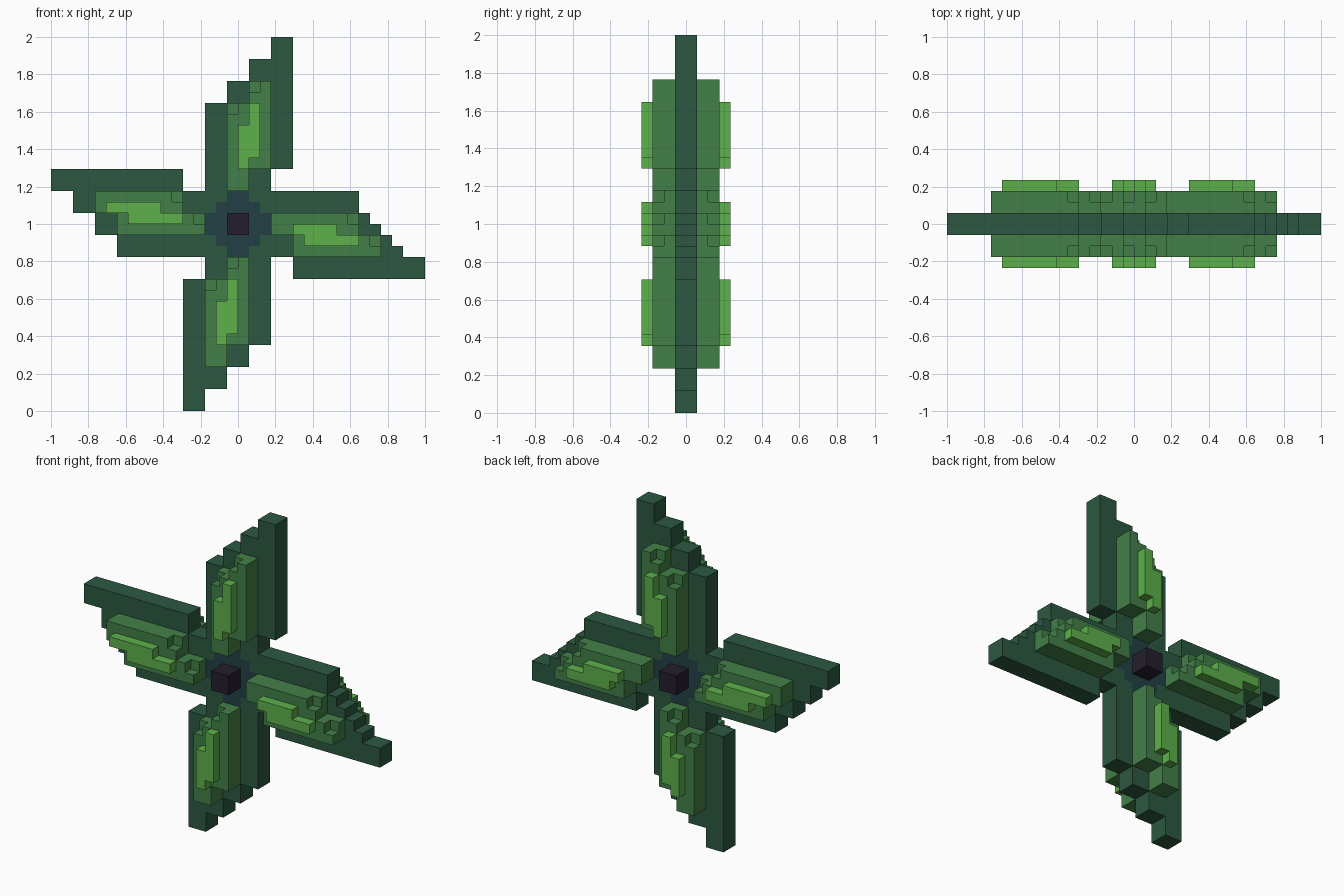
import bpy, bmesh

cube = bpy.data.objects.get("Cube")
if cube:
    bpy.data.objects.remove(cube, do_unlink=True)

U = 1 / 17  # one grid cell; the model spans 34 cells


def material(name, rgb):
    lin = [((c / 255 + 0.055) / 1.055) ** 2.4 for c in rgb] + [1.0]
    m = bpy.data.materials.new(name)
    m.use_nodes = True
    m.diffuse_color = lin
    m.node_tree.nodes["Principled BSDF"].inputs["Base Color"].default_value = lin
    return m


DARK = material("dark green", (44, 88, 65))
MID = material("mid green", (66, 128, 72))
LIME = material("lime green", (93, 176, 75))
TEAL = material("deep teal", (34, 64, 69))
CORE = material("dark plum", (36, 30, 44))


def turn(p, quarter):
    """Rotate a cell point clockwise, seen from the front, by quarter turns."""
    x, z = p
    for _ in range(quarter):
        x, z = z, -x
    return x, z


def part(name, mat, layers, quarter=0):
    """Make one object from (outline, y0, y1) layers given in cells."""
    bm = bmesh.new()
    for outline, y0, y1 in layers:
        pts = [turn(p, quarter) for p in outline]
        face = bm.faces.new([bm.verts.new((x * U, y0 * U, 1 + z * U)) for x, z in pts])
        ext = bmesh.ops.extrude_face_region(bm, geom=[face], use_keep_orig=True)
        verts = [g for g in ext["geom"] if isinstance(g, bmesh.types.BMVert)]
        bmesh.ops.translate(bm, verts=verts, vec=(0, (y1 - y0) * U, 0))
    bmesh.ops.recalc_face_normals(bm, faces=bm.faces)
    mesh = bpy.data.meshes.new(name)
    bm.to_mesh(mesh)
    bm.free()
    mesh.materials.append(mat)
    obj = bpy.data.objects.new(name, mesh)
    bpy.context.collection.objects.link(obj)
    return obj


def rect(x0, x1, z0, z1):
    return [(x0, z0), (x1, z0), (x1, z1), (x0, z1)]


# Outlines of the upright blade, in cells around the hub
BLADE_ROOT = [(-3, 3), (3, 3), (3, 5), (5, 5), (5, 17), (3, 17), (3, 15)]
BLADE = BLADE_ROOT + [(1, 15), (1, 13), (-1, 13), (-1, 11), (-3, 11)]
BLADE_FINE = BLADE_ROOT + [(2, 15), (2, 14), (1, 14), (1, 13), (0, 13), (0, 12),
                           (-1, 12), (-1, 11), (-3, 11)]
RIB_IN = [(-1, 3), (1, 3), (1, 5), (3, 5)]
RIB_IN_NOTCHED = [(-1, 3), (0, 3), (0, 4), (1, 4), (1, 5), (2, 5), (2, 6), (3, 6)]
RIB_OUT = [(3, 13), (1, 13), (1, 11), (-1, 11)]
RIB_OUT_NOTCHED = [(3, 13), (2, 13), (2, 12), (1, 12), (1, 11), (0, 11), (0, 10), (-1, 10)]


def vein(a0, a1, b0, b1):
    """Two offset strips joined side by side."""
    return [(0, a0), (1, a0), (1, b0), (2, b0), (2, b1), (1, b1), (1, a1), (0, a1)]


NOTCH_TIP = RIB_IN + RIB_OUT_NOTCHED
NOTCH_ROOT = RIB_IN_NOTCHED + RIB_OUT
blades = [
    ("top", BLADE, NOTCH_TIP, vein(5, 9, 6, 11)),
    ("right_hand", BLADE_FINE, NOTCH_TIP, vein(5, 9, 6, 11)),
    ("bottom", BLADE, NOTCH_ROOT, vein(5, 10, 7, 11)),
    ("left_hand", BLADE, NOTCH_ROOT, vein(5, 10, 7, 12)),
]

# Four blades, each with a raised rib and vein on both sides
for q, (name, blade, rib_cap, strip) in enumerate(blades):
    part(name + "_blade", DARK, [(blade, -1, 1)], q)
    for side, s in (("front", -1), ("back", 1)):
        part(f"{name}_rib_{side}", MID,
             [(RIB_IN + RIB_OUT, s, 2 * s), (rib_cap, 2 * s, 3 * s)], q)
        part(f"{name}_vein_{side}", LIME, [(strip, 3 * s, 4 * s)], q)
    # Corner filling the square between two blades
    part(name + "_hub_corner", DARK,
         [([(1, 3), (1, 2), (2, 2), (2, 1), (3, 1), (3, 3)], -1, 1)], q)

# Stepped hub and the core block through it
hub = []
for q in range(4):
    hub += [turn(p, q) for p in [(-1, 3), (1, 3), (1, 2), (2, 2), (2, 1)]]
hub = [p for i, p in enumerate(hub) if p != hub[i - 1]]
part("hub", TEAL, [(hub, -1, 1)])
part("core_block", CORE, [(rect(-1, 1, -1, 1), -3, 3)])
